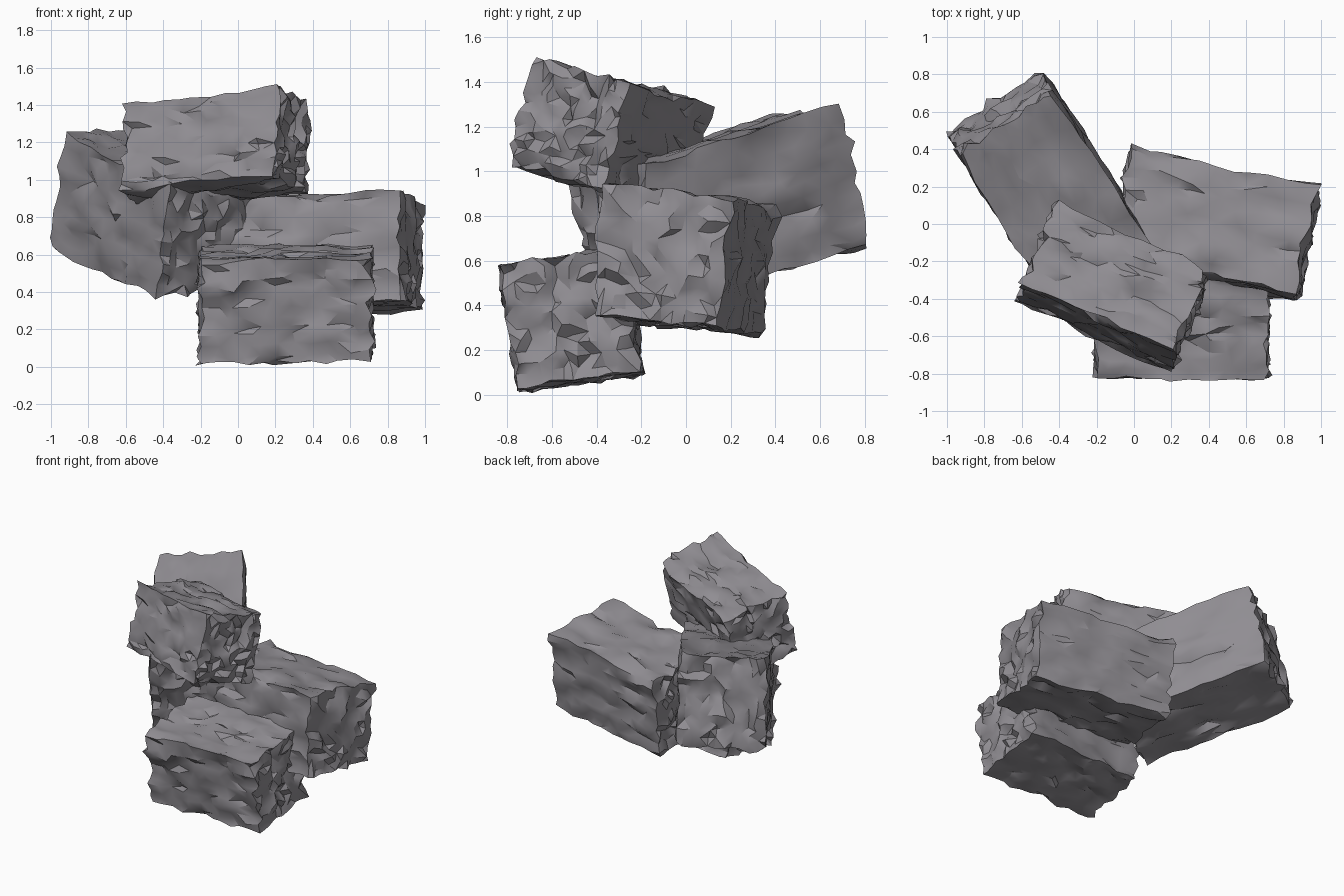
import bpy, bmesh, math, random
from mathutils import Vector, Matrix, noise

random.seed(4)
cube = bpy.data.objects.get("Cube")
if cube:
    bpy.data.objects.remove(cube, do_unlink=True)

# Single stone colour
stone = bpy.data.materials.new("grey_stone")
stone.use_nodes = True
colour = (0.28, 0.268, 0.29, 1)
stone.diffuse_color = colour
bsdf = next(n for n in stone.node_tree.nodes if n.type == 'BSDF_PRINCIPLED')
bsdf.inputs["Base Color"].default_value = colour
bsdf.inputs["Roughness"].default_value = 0.9


def rough_block(name, centre, length, depth, height):
    """Rough-hewn block spanned by three edge vectors, with grain along its length."""
    axes = [Vector(v) for v in (length, depth, height)]
    frame = Matrix(axes).transposed()
    seed = Vector([random.uniform(0, 50) for _ in range(3)])
    bm = bmesh.new()
    bmesh.ops.create_cube(bm, size=1)
    bmesh.ops.subdivide_edges(bm, edges=bm.edges[:], cuts=10, use_grid_fill=True)
    bm.normal_update()

    # Chiselled surface: stretched ripples, small chips and a few deeper nicks
    moved = []
    for v in bm.verts:
        grain = Vector((v.co.x * 5, v.co.y * 6, v.co.z * 6)) + seed
        ripple = noise.noise_vector(grain) * 0.034
        chip = Vector([random.uniform(-1, 1) for _ in range(3)]) * 0.006
        chip += axes[0].normalized() * random.uniform(-0.02, 0.02)
        nick = 0.018 if random.random() < 0.12 else 0
        inward = (frame @ v.normal).normalized() * -nick
        moved.append(frame @ v.co + ripple + chip + inward)
    for v, co in zip(bm.verts, moved):
        v.co = co

    bmesh.ops.triangulate(bm, faces=bm.faces[:])
    bmesh.ops.recalc_face_normals(bm, faces=bm.faces[:])
    mesh = bpy.data.meshes.new(name)
    bm.to_mesh(mesh)
    bm.free()
    mesh.materials.append(stone)
    obj = bpy.data.objects.new(name, mesh)
    obj.location = centre
    bpy.context.collection.objects.link(obj)

    # Smooth facets with sharp ridges
    bpy.ops.object.select_all(action='DESELECT')
    obj.select_set(True)
    bpy.context.view_layer.objects.active = obj
    bpy.ops.object.shade_smooth_by_angle(angle=math.radians(32))


# The pile of four blocks
rough_block("bottom_front_block", (0.255, -0.515, 0.335),
            (0.91, -0.02, 0.02), (0, 0.54, 0.08), (0, -0.09, 0.55))
rough_block("left_side_block", (0.425, -0.01, 0.6),
            (1.0, -0.2, 0.04), (0.12, 0.57, -0.06), (-0.01, 0.06, 0.58))
rough_block("long_back_block", (-0.43, 0.15, 0.83),
            (0.57, -0.9, -0.25), (0.51, 0.33, 0.05), (0.06, -0.13, 0.62))
rough_block("top_block", (-0.115, -0.34, 1.16),
            (0.81, -0.37, 0.1), (0.18, 0.43, -0.11), (0.02, 0.12, 0.47))
